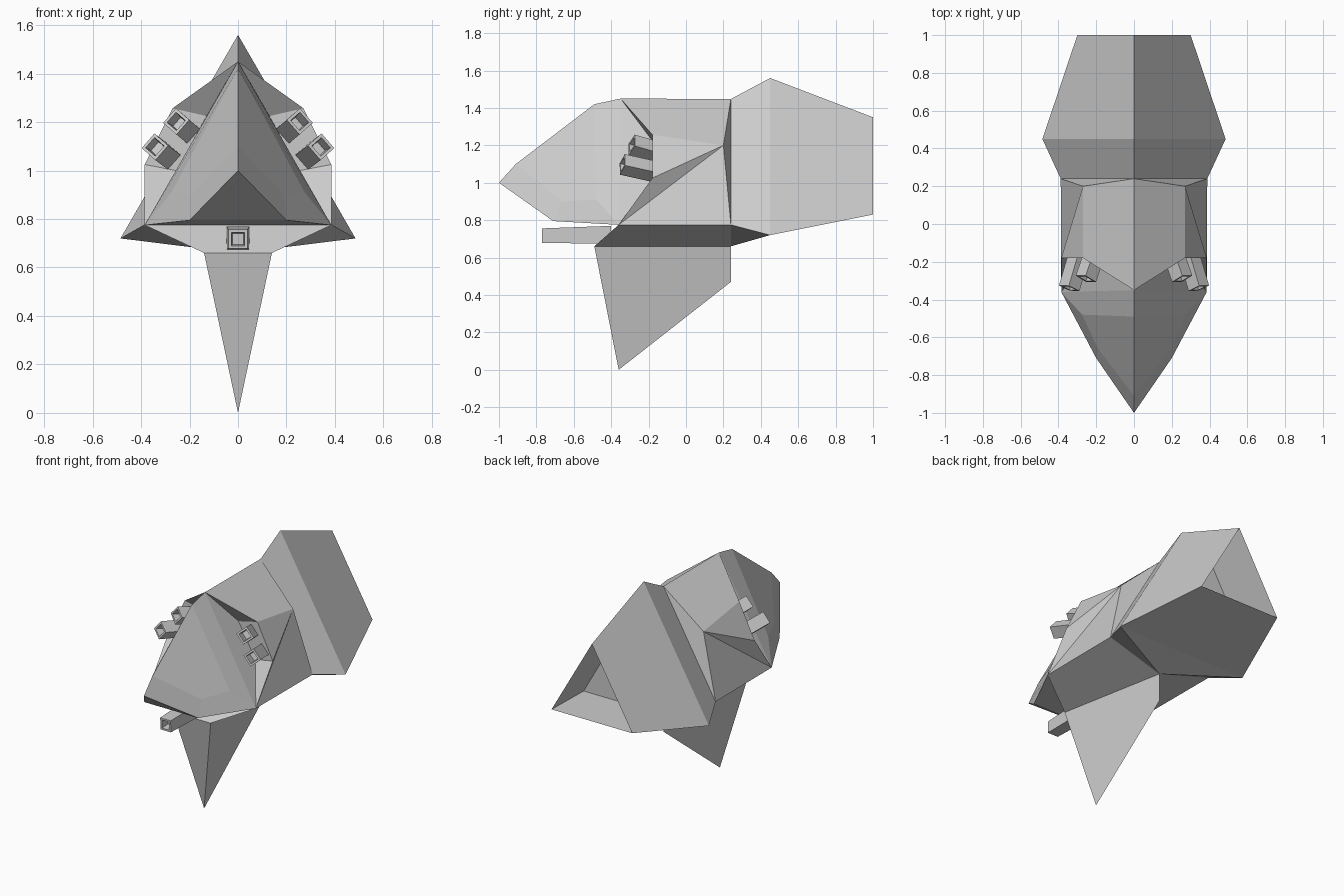
import bpy, bmesh
from mathutils import Vector

if "Cube" in bpy.data.objects:
    bpy.data.objects.remove(bpy.data.objects["Cube"])

# Key points of the right half (x >= 0); lower case in a face means the mirrored point
P = dict(
    T=(0, -1, 1.0), U=(0, -.91, 1.1), V=(0, -.49, 1.42), A=(0, -.35, 1.45),       # nose ridge
    L=(.2, -.71, .795), M=(.19, -.66, .9), N=(.275, -.48, .91), S=(.385, -.36, .775),
    W=(.13, -.18, 1.225), X=(.255, -.18, 1.0), Q=(.27, -.18, 1.257), R=(.385, -.18, 1.025),
    H=(.27, .2, 1.2), B=(0, .24, 1.448), D=(.388, .24, .775),                     # mid body
    F=(.14, -.49, .66), G=(0, .24, .66), K=(0, -.36, 0), J=(0, .24, .47),         # belly, fin
    C=(0, .45, 1.56), E=(.485, .45, .72), Y=(0, 1, 1.35), Z=(.3, 1, .83),         # shroud
    I=(0, .68, 1.335), O=(.285, .68, .835))                                       # recess


def part(name, faces):
    """Build facets from point keys and mirror them across x = 0."""
    bm = bmesh.new()
    cache, done = {}, set()

    def vert(key, side):
        x, y, z = P[key.upper()]
        co = (x * side * (-1 if key.islower() else 1) + 0.0, y, z)
        if co not in cache:
            cache[co] = bm.verts.new(co)
        return cache[co]

    for f in faces.split():
        for side in (1, -1):
            vs = [vert(k, side) for k in f]
            if frozenset(vs) not in done:
                done.add(frozenset(vs))
                bm.faces.new(vs)
    finish(name, bm)


def finish(name, bm):
    bmesh.ops.recalc_face_normals(bm, faces=bm.faces)
    me = bpy.data.meshes.new(name)
    bm.to_mesh(me)
    bm.free()
    ob = bpy.data.objects.new(name, me)
    bpy.context.collection.objects.link(ob)


def gun(name, base, tip, w0, w1, side_dir):
    """Square barrel from base to tip with a recessed muzzle."""
    base, tip = Vector(base), Vector(tip)
    d = (tip - base).normalized()
    u = Vector(side_dir)
    u = (u - d * u.dot(d)).normalized()
    v = d.cross(u)
    bm = bmesh.new()
    rings = []
    for c, w in ((base, w0), (tip, w1), (tip, w1 * .7), (tip - d * .06, w1 * .6)):
        rings.append([bm.verts.new(c + (u * a + v * b) * w / 2)
                      for a, b in ((-1, -1), (1, -1), (1, 1), (-1, 1))])
    for r, s in zip(rings, rings[1:]):
        for i in range(4):
            j = (i + 1) % 4
            bm.faces.new((r[i], r[j], s[j], s[i]))
    bm.faces.new(rings[0])
    bm.faces.new(rings[-1])
    finish(name, bm)


# Pointed nose with cockpit facets and underside
part("nose", "UVNM TUML LMNS VASN TLl LSsl")
# Mid body with front gun pockets, side bulges and wedge belly
part("mid_body", "AWXS AQW WQRX XRS ABHQ QHR RHS SHD BDH SDGF SFfs FGf")
# Flared engine shroud, hollow at the rear
part("engine_shroud", "BCED CYZE GED GEe EZze YIOZ ZOoz IOo")
# Keel fin under the belly
part("keel_fin", "FfK FGJK FfG")

# Guns: one under the nose and two in each pocket
gun("belly_gun", (0, -.4, .722), (0, -.77, .717), .095, .078, (1, 0, 0))
for s, label in ((1, "right"), (-1, "left")):
    gun("upper_gun_" + label, (s * .21, -.16, 1.165), (s * .255, -.29, 1.203), .08, .08, (s * .66, 0, -.75))
    gun("lower_gun_" + label, (s * .29, -.16, 1.058), (s * .343, -.34, 1.098), .08, .08, (s * .66, 0, -.75))
